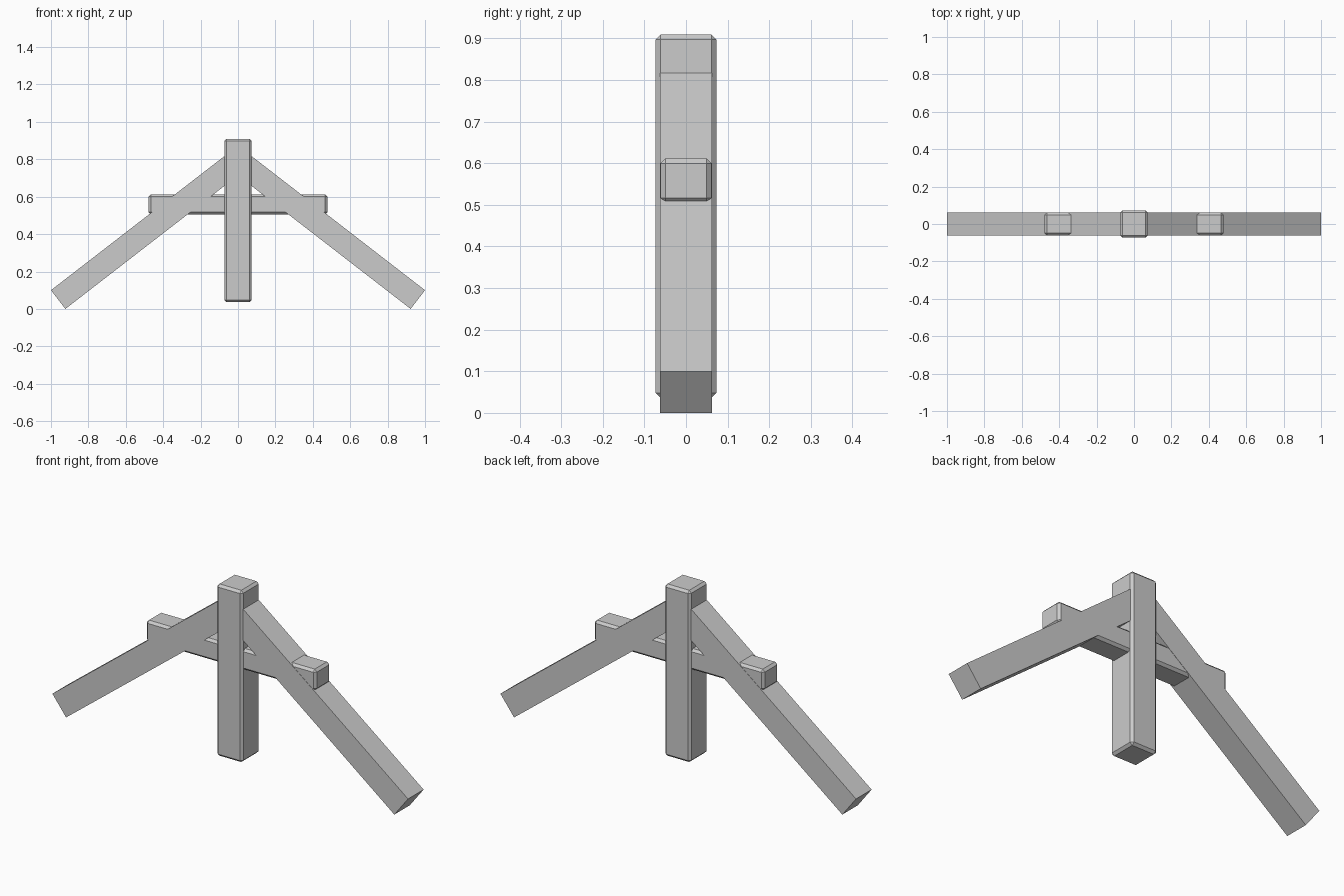
import bpy
import bmesh
import math

# Remove the default cube
cube = bpy.data.objects.get("Cube")
if cube:
    bpy.data.objects.remove(cube, do_unlink=True)

# Single plain grey
grey = bpy.data.materials.new("plain_grey")
grey.use_nodes = True
colour = (0.6, 0.6, 0.6, 1.0)
grey.diffuse_color = colour
grey.node_tree.nodes["Principled BSDF"].inputs["Base Color"].default_value = colour


def finish(name, bm):
    bmesh.ops.recalc_face_normals(bm, faces=bm.faces)
    mesh = bpy.data.meshes.new(name)
    bm.to_mesh(mesh)
    bm.free()
    mesh.materials.append(grey)
    obj = bpy.data.objects.new(name, mesh)
    bpy.context.collection.objects.link(obj)
    return obj


def chamfered_timber(name, size, z, chamfer):
    bm = bmesh.new()
    bmesh.ops.create_cube(bm, size=1)
    bmesh.ops.scale(bm, vec=size, verts=bm.verts)
    bmesh.ops.translate(bm, vec=(0, 0, z), verts=bm.verts)
    bmesh.ops.bevel(bm, geom=bm.edges[:], offset=chamfer, segments=1,
                    profile=0.5, affect='EDGES')
    return finish(name, bm)


def rafter(name, side):
    # Sloping timber: square foot, plumb cut inside the post
    width, depth, pitch = 0.126, 0.125, math.radians(37.7)
    foot = (1 - width * math.sin(pitch), 0)
    top = 0.1 + math.tan(pitch)
    profile = [(1, 0.1), foot, (0, top - width / math.cos(pitch)), (0, top)]
    bm = bmesh.new()
    face = bm.faces.new([bm.verts.new((side * x, -depth / 2, z))
                         for x, z in profile])
    extruded = bmesh.ops.extrude_face_region(bm, geom=[face])
    moved = [v for v in extruded["geom"] if isinstance(v, bmesh.types.BMVert)]
    bmesh.ops.translate(bm, vec=(0, depth, 0), verts=moved)
    return finish(name, bm)


# Upright post and horizontal tie beam
chamfered_timber("king_post", (0.146, 0.146, 0.873), 0.4725, 0.012)
chamfered_timber("tie_beam", (0.956, 0.122, 0.107), 0.5585, 0.012)

# Mirrored rafters
rafter("left_rafter", 1)
rafter("right_rafter", -1)
